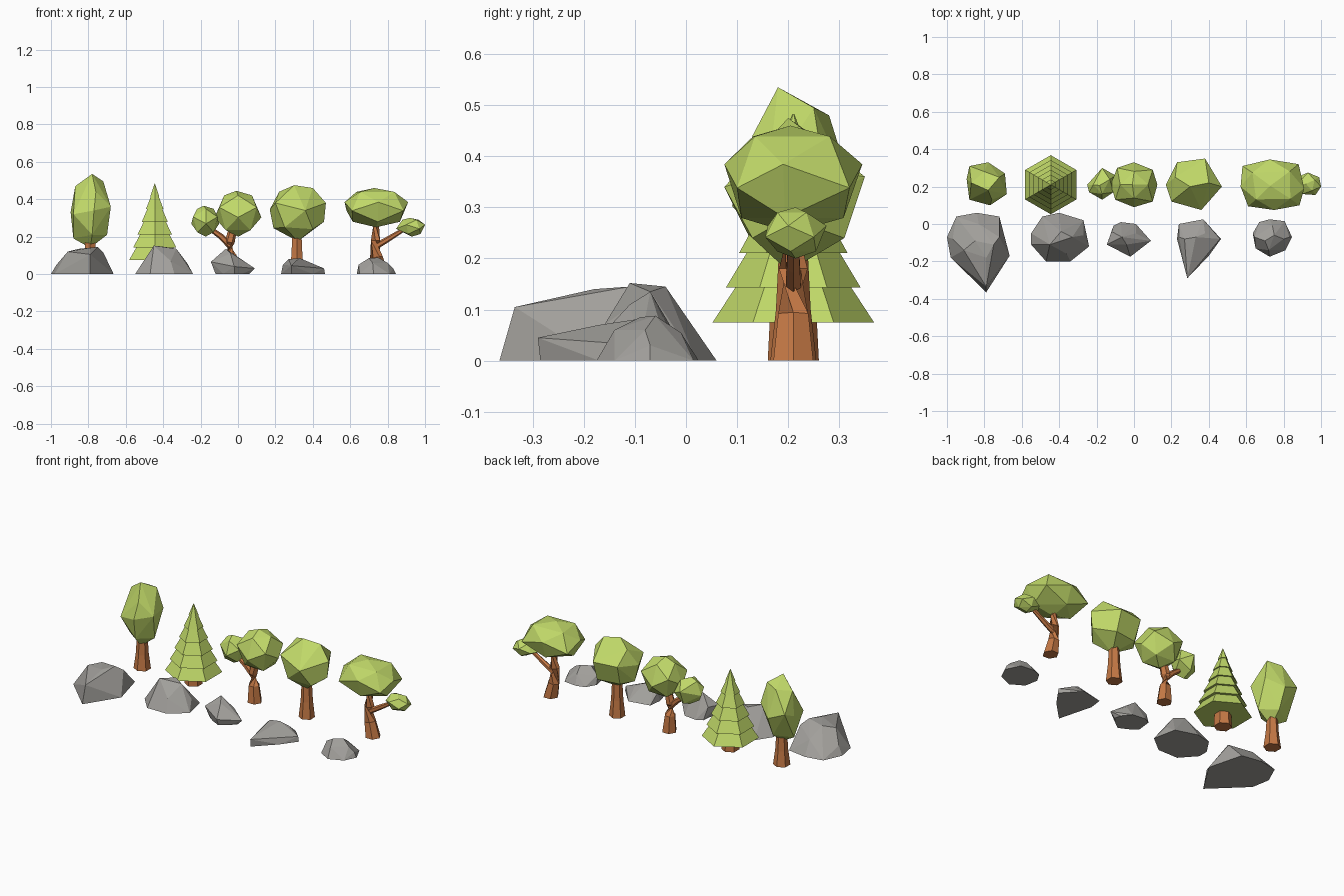
import bpy
import bmesh
from math import cos, sin, pi, radians
from mathutils import Vector

default_cube = bpy.data.objects.get("Cube")
if default_cube:
    bpy.data.objects.remove(default_cube, do_unlink=True)


def make_material(name, colour):
    mat = bpy.data.materials.new(name)
    mat.use_nodes = True
    mat.diffuse_color = (*colour, 1)
    mat.node_tree.nodes["Principled BSDF"].inputs["Base Color"].default_value = (*colour, 1)
    return mat


LEAF = make_material("leaf green", (0.53, 0.69, 0.14))
BARK = make_material("bark brown", (0.56, 0.19, 0.06))
STONE = make_material("stone grey", (0.36, 0.35, 0.33))
TREE_Y = 21  # all part coordinates are in hundredths of a unit


def finish(bm, name, material):
    bmesh.ops.scale(bm, vec=Vector((1, 1, 1)) / 100, verts=bm.verts)
    bmesh.ops.recalc_face_normals(bm, faces=bm.faces)
    mesh = bpy.data.meshes.new(name)
    bm.to_mesh(mesh)
    bm.free()
    mesh.materials.append(material)
    obj = bpy.data.objects.new(name, mesh)
    bpy.context.collection.objects.link(obj)
    return obj


def hull(name, points, material):
    """Faceted solid wrapped around a handful of corner points."""
    bm = bmesh.new()
    for p in points:
        bm.verts.new(p)
    bmesh.ops.convex_hull(bm, input=bm.verts)
    loose = [v for v in bm.verts if not v.link_faces]
    bmesh.ops.delete(bm, geom=loose, context='VERTS')
    bmesh.ops.dissolve_limit(bm, angle_limit=radians(4), verts=bm.verts, edges=bm.edges)
    return finish(bm, name, material)


def skin_rings(bm, rings):
    """Join successive rings of vertices and cap both ends."""
    loops = [[bm.verts.new(p) for p in ring] for ring in rings]
    n = len(loops[0])
    for a, b in zip(loops, loops[1:]):
        for i in range(n):
            j = (i + 1) % n
            bm.faces.new((a[i], a[j], b[j], b[i]))
    bm.faces.new(loops[0])
    bm.faces.new(loops[-1])


def limb(name, path, sides=6):
    """Tapered hexagonal limb along points of (x, z, radius)."""
    pts = [Vector((x, TREE_Y, z)) for x, z, r in path]
    rings = []
    for k, p in enumerate(pts):
        way = pts[min(k + 1, len(pts) - 1)] - pts[max(k - 1, 0)]
        turn = way.to_track_quat('Z', 'Y')
        ring = []
        for i in range(sides):
            a = 2 * pi * (i + 0.5) / sides
            q = p + turn @ Vector((cos(a), sin(a), 0)) * path[k][2]
            if path[k][1] == 0:
                q.z = 0
            ring.append(q)
        rings.append(ring)
    bm = bmesh.new()
    skin_rings(bm, rings)
    return finish(bm, name, BARK)


def round_crown(name, outline, low, high, spread):
    """Crown with a zigzag waist, smaller rings above and below, and two poles."""
    n = len(outline)
    cx = sum(x for x, y in outline) / n
    cy = sum(y for x, y in outline) / n
    tall = high - low
    points = [(cx, cy, low), (cx - 1, cy, high)]
    for i, (x, y) in enumerate(outline):
        odd = i % 2
        points.append((x, y, low + tall * (0.64 if odd else 0.42)))
        level, size = (0.14, spread) if odd else (0.9, spread * 0.9)
        points.append((cx + (x - cx) * size, cy + (y - cy) * size, low + tall * level))
    return hull(name, points, LEAF)


def rock(name, base, upper):
    return hull(name, [(x, y, 0) for x, y in base] + upper, STONE)


# Tall oval tree
limb("tall_tree_trunk", [(-79, 0, 4.8), (-79, 9, 3.6), (-79, 22, 2.8)])
hull("tall_tree_crown", [
    (-78, 18, 53.5), (-72, 25, 49.5), (-87, 22, 47), (-80, 28, 48), (-76, 13, 44),
    (-89.5, 24, 33), (-88, 31, 36), (-78, 33, 32), (-69, 27, 37), (-68, 16, 36),
    (-77, 10, 34), (-88, 13, 32), (-70, 20, 21), (-79, 20, 14), (-88, 22, 19),
    (-78, 28, 20), (-78, 13, 21)], LEAF)

# Stepped conifer, hexagonal with corners to front and back
limb("conifer_trunk", [(-44.5, 0, 5), (-44.5, 10, 4.5)])
TIERS = 6
profile = []
for t in range(TIERS):
    z = 7.5 + 6.8 * t
    r = 15.8 - 2.6 * t
    profile.append((r, z))
    profile.append((max((r - 2.6) * 0.86, 0.05), z + 6.8))
bm = bmesh.new()
skin_rings(bm, [[(-44.5 + r * sin(i * pi / 3), TREE_Y + r * cos(i * pi / 3), z)
                 for i in range(6)] for r, z in profile])
finish(bm, "conifer_crown", LEAF)

# Forked tree with a side crown
limb("forked_tree_trunk", [(-3.5, 0, 4.3), (-4, 10, 3.2), (-4.5, 17, 2.7), (-2, 27, 2)])
limb("forked_tree_branch", [(-4, 15, 1.8), (-9, 20, 1.6), (-16, 25, 1.2)])
round_crown("forked_tree_crown", [
    (0, 33), (10, 29), (12.5, 21), (10, 12), (0, 9), (-10, 13), (-12.5, 21), (-9, 30)],
    20, 44.5, 0.66)
round_crown("forked_tree_side_crown", [
    (-25, 21), (-17, 30), (-10, 26), (-11, 17), (-17, 13), (-24, 17)], 20, 36.5, 0.66)

# Round tree
limb("round_tree_trunk", [(31.5, 0, 4.5), (31.5, 10, 3.4), (31.5, 24, 2.7)])
hull("round_tree_crown", [
    (30, 20, 47.5), (40, 22, 46), (47, 20, 38), (46, 20, 28), (32, 20, 17.5),
    (19, 22, 24.5), (17, 21, 34.5), (23, 33, 36), (38, 35, 36), (36, 7.5, 34),
    (20, 12, 38), (25, 12, 25), (38, 31, 24), (24, 29, 24), (40, 13, 24),
    (22, 25, 44)], LEAF)

# Leaning tree with a flat crown and a side branch
limb("leaning_tree_trunk", [(76, 0, 4.5), (74, 9, 3.4), (73.5, 18, 2.8), (74, 29, 2.4)])
limb("leaning_tree_branch", [(74, 15, 1.7), (80, 18.5, 1.5), (89, 24, 1.1)])
round_crown("leaning_tree_crown", [
    (58, 31), (72.5, 34.5), (88, 32), (91, 19), (88.5, 10), (75, 7.5), (61, 9.5), (57, 20)],
    25, 46, 0.74)
round_crown("leaning_tree_side_crown", [
    (87, 25), (93, 27.5), (99, 25), (100, 20), (97, 15.5), (90, 16), (84.5, 21)],
    20, 30, 0.66)

# Rocks: ground outline plus a few upper corners
rock("largest_rock", [
    (-84, 6), (-72, 4), (-66.5, -17), (-79, -36.5), (-98, -18), (-100, -7), (-95, 4)],
    [(-79, -33.5, 10.5), (-79, -18, 14), (-75, -11, 14.5), (-85, -9, 13.5),
     (-91, -14, 12), (-72, -7, 11.5), (-97, -8, 5), (-83, 0, 8)])
rock("large_rock", [
    (-40, 6), (-27, 2), (-24, -12), (-34, -20), (-47, -20), (-55, -11), (-55, -5), (-49, 4)],
    [(-45, -11, 15.2), (-33, -7, 13.5), (-39, -4, 14.5), (-27, -6, 5.5),
     (-48, -8, 9), (-36, -16, 7), (-40, 1, 7)])
rock("jagged_rock", [
    (-7, 1), (1, 0), (5, -5), (6, -9), (2, -13), (-2, -16), (-8, -13), (-12, -10), (-11, -1)],
    [(-14.5, -11, 6.5), (-6.5, -7, 13.5), (-4, -11, 11), (1, -5, 7),
     (9, -9, 3), (-12, -4, 7), (-2, -17.5, 4)])
rock("pointed_rock", [
    (24, 0), (37, 2.5), (46.5, -8), (40, -17), (28.5, -28.5), (26, -17), (23, -8)],
    [(28.5, -29, 4.5), (27, -8, 8), (33, -7, 8.5), (38, -5, 6), (46, -8, 3),
     (24, -7, 5), (31, -17, 7)])
rock("small_rock", [
    (72.5, 2.5), (80.5, 1.5), (84.5, -7), (81, -14), (72.5, -17.5), (65, -13), (63.5, -5), (67, 1)],
    [(70, -9, 8.5), (75, -6, 8.8), (80, -8, 6), (83, -7, 3), (64.5, -7, 5),
     (72, -14, 6), (74, -1, 5.5)])
